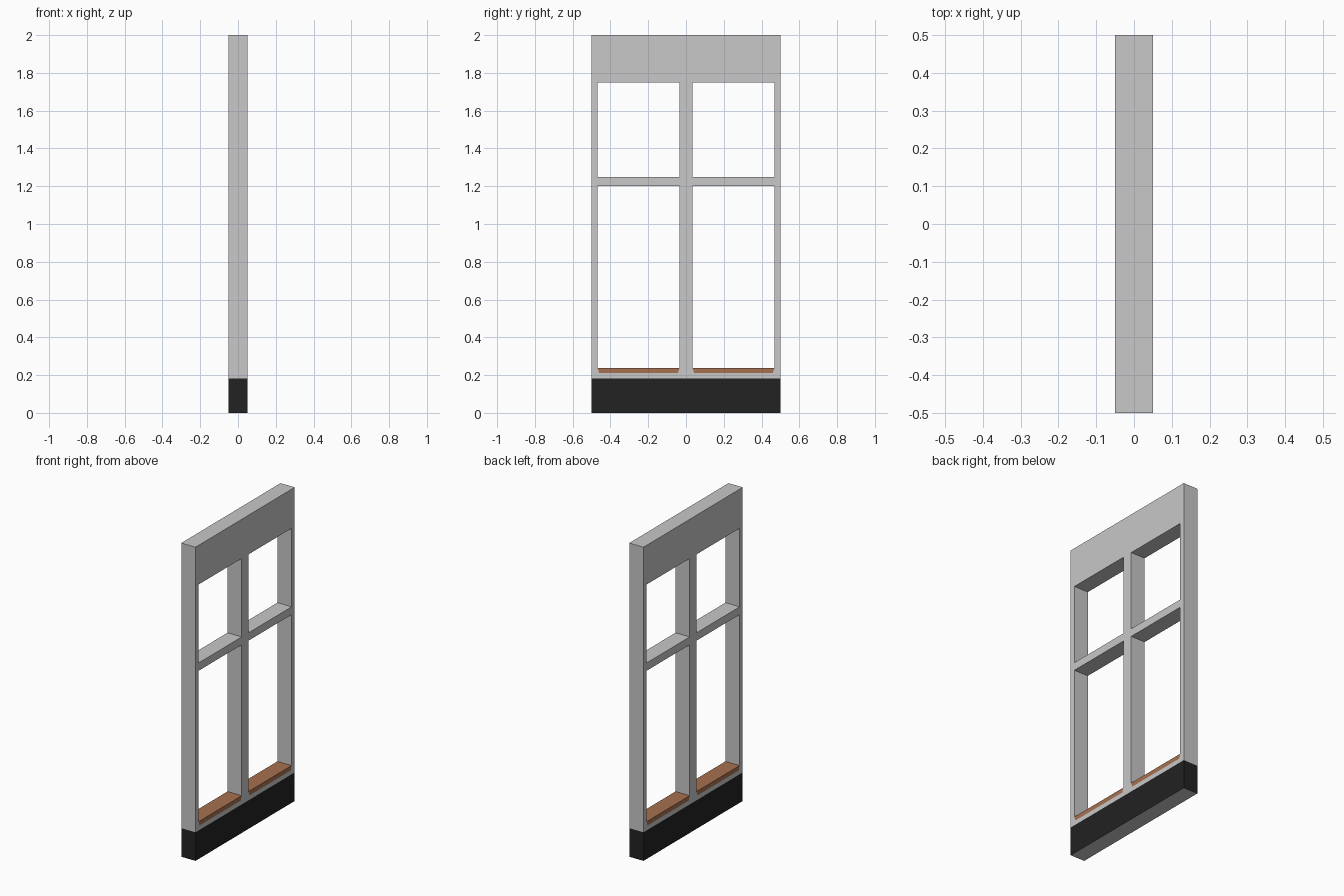
import bpy
import bmesh

if "Cube" in bpy.data.objects:
    bpy.data.objects.remove(bpy.data.objects["Cube"])

HALF_DEPTH = 0.05
Y_LINES = [-0.5, -0.468, -0.0345, 0.0345, 0.468, 0.5]
Z_LINES = [0.0, 0.182, 0.21, 0.238, 1.2, 1.25, 1.75, 2.0]
OPENING_COLS, OPENING_ROWS = (1, 3), (3, 5)


def material(name, rgb):
    m = bpy.data.materials.new(name)
    m.diffuse_color = (*rgb, 1.0)
    m.use_nodes = True
    m.node_tree.nodes["Principled BSDF"].inputs["Base Color"].default_value = m.diffuse_color
    return m


# Panel layout: a grid of cells with the four openings left out
bm = bmesh.new()
grid = {}
for i, y in enumerate(Y_LINES):
    for j, z in enumerate(Z_LINES):
        # lower corners of the sills taper in slightly
        taper = 0.0
        if j == 2 and 0 < i < 5:
            taper = 0.009 if i in (1, 3) else -0.009
        grid[i, j] = bm.verts.new((-HALF_DEPTH, y + taper, z))
for i in range(len(Y_LINES) - 1):
    for j in range(len(Z_LINES) - 1):
        if i in OPENING_COLS and j in OPENING_ROWS:
            continue
        bm.faces.new([grid[i, j], grid[i + 1, j], grid[i + 1, j + 1], grid[i, j + 1]])

# Give the panel its thickness
ext = bmesh.ops.extrude_face_region(bm, geom=bm.faces[:])
moved = [g for g in ext["geom"] if isinstance(g, bmesh.types.BMVert)]
bmesh.ops.translate(bm, vec=(2 * HALF_DEPTH, 0, 0), verts=moved)
bmesh.ops.recalc_face_normals(bm, faces=bm.faces[:])

# Colours: dark plinth band (not its underside), wooden sills, grey frame
for f in bm.faces:
    c = f.calc_center_median()
    if c.z < 0.182 and f.normal.z > -0.5:
        f.material_index = 1
    elif 0.211 < c.z < 0.24 and 0.04 < abs(c.y) < 0.46:
        f.material_index = 2

mesh = bpy.data.meshes.new("window_frame")
bm.to_mesh(mesh)
bm.free()
mesh.materials.append(material("light grey", (0.578, 0.578, 0.578)))
mesh.materials.append(material("near black", (0.016, 0.016, 0.016)))
mesh.materials.append(material("wood brown", (0.38, 0.165, 0.08)))
frame = bpy.data.objects.new("window_frame", mesh)
bpy.context.collection.objects.link(frame)
